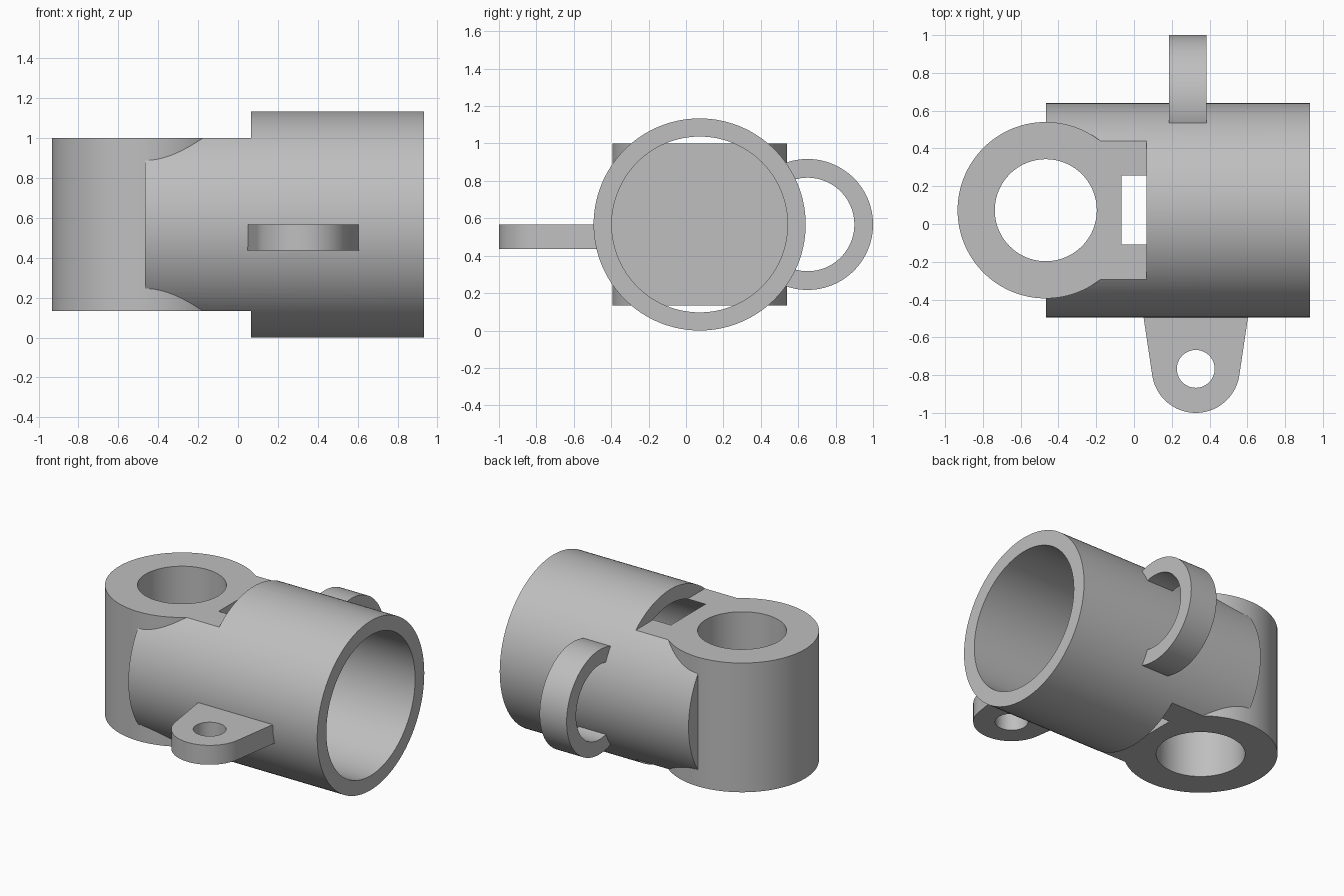
import bpy
import bmesh
from math import cos, sin, radians, pi
from mathutils import Matrix, Vector

if "Cube" in bpy.data.objects:
    bpy.data.objects.remove(bpy.data.objects["Cube"], do_unlink=True)

SIDES = 128
AXIS_Y, AXIS_Z = 0.073, 0.567      # centre line of the horizontal barrel
BOSS_X = -0.467                    # centre line of the upright boss
BARREL_R, BORE_R = 0.567, 0.47
FLAT = 0.433                       # half height of the boss and its flats

grey = bpy.data.materials.new("light_grey")
grey.use_nodes = True
colour = (0.52, 0.52, 0.52, 1)
grey.diffuse_color = colour
grey.node_tree.nodes["Principled BSDF"].inputs["Base Color"].default_value = colour


def add_object(name, bm):
    bmesh.ops.recalc_face_normals(bm, faces=bm.faces)
    mesh = bpy.data.meshes.new(name)
    bm.to_mesh(mesh)
    bm.free()
    mesh.materials.append(grey)
    obj = bpy.data.objects.new(name, mesh)
    bpy.context.collection.objects.link(obj)
    return obj


def cylinder(name, radius, start, end):
    """Solid cylinder between two points."""
    start, end = Vector(start), Vector(end)
    axis = end - start
    place = Matrix.Translation((start + end) / 2) @ axis.to_track_quat('Z', 'Y').to_matrix().to_4x4()
    bm = bmesh.new()
    bmesh.ops.create_cone(bm, cap_ends=True, segments=SIDES, radius1=radius,
                          radius2=radius, depth=axis.length, matrix=place)
    return add_object(name, bm)


def box(name, low, high):
    low, high = Vector(low), Vector(high)
    bm = bmesh.new()
    bmesh.ops.create_cube(bm, size=1, matrix=Matrix.Translation((low + high) / 2)
                          @ Matrix.Diagonal((high - low).to_4d()))
    return add_object(name, bm)


def along_x(name, radius, x1, x2, y=AXIS_Y):
    return cylinder(name, radius, (x1, y, AXIS_Z), (x2, y, AXIS_Z))


def upright(name, radius, x, y, z1, z2):
    return cylinder(name, radius, (x, y, z1), (x, y, z2))


def combine(target, tool, operation):
    """Apply a boolean and remove the tool."""
    tool.hide_render = True
    mod = target.modifiers.new(operation.lower(), 'BOOLEAN')
    mod.operation, mod.solver, mod.object = operation, 'EXACT', tool
    bpy.ops.object.select_all(action='DESELECT')
    bpy.context.view_layer.objects.active = target
    target.select_set(True)
    bpy.ops.object.modifier_apply(modifier=mod.name)
    bpy.data.objects.remove(tool, do_unlink=True)


# Barrel and upright boss, trimmed by flats above and below
body = along_x("barrel_and_boss", BARREL_R, BOSS_X, 0.933)
combine(body, upright("boss", 0.467, BOSS_X, AXIS_Y, -0.2, 1.4), 'UNION')
for side in (-1, 1):
    z1, z2 = sorted((AXIS_Z + side * FLAT, AXIS_Z + side))
    combine(body, box("flat_cutter", (-1.2, -1, z1), (0.065, 1, z2)), 'DIFFERENCE')

# Blind barrel bore and through hole of the boss
combine(body, along_x("bore_cutter", BORE_R, -0.067, 1.2), 'DIFFERENCE')
combine(body, upright("boss_hole_cutter", 0.27, BOSS_X, AXIS_Y, -0.5, 1.6), 'DIFFERENCE')

# Tapered mounting lug on the front
LUG_X, LUG_Y, LUG_R = 0.327, -0.767, 0.233
taper = radians(8.4)
arc = [pi - taper * -1 + (pi - 2 * taper) * i / 48 for i in range(49)]
outline = [(LUG_X + LUG_R * cos(a), LUG_Y + LUG_R * sin(a)) for a in arc]
outline += [(LUG_X + 0.283, -0.45), (LUG_X - 0.283, -0.45)]
bm = bmesh.new()
base = bm.faces.new([bm.verts.new((x, y, 0.437)) for x, y in outline])
lifted = bmesh.ops.extrude_face_region(bm, geom=[base])["geom"]
bmesh.ops.translate(bm, vec=(0, 0, 0.13),
                    verts=[v for v in lifted if isinstance(v, bmesh.types.BMVert)])
if not base.is_valid or len(bm.faces) == len(outline) + 1:
    bm.faces.new([v for v in bm.verts if v.co.z < 0.5])
lug = add_object("mounting_lug", bm)
combine(lug, upright("lug_hole_cutter", 0.1, LUG_X, LUG_Y, 0.3, 0.8), 'DIFFERENCE')

# Open loop on the back, ending inside the barrel wall
loop = along_x("back_loop", 0.35, 0.185, 0.385, y=0.65)
combine(loop, along_x("loop_hole_cutter", 0.25, 0, 0.6, y=0.65), 'DIFFERENCE')
combine(loop, along_x("barrel_cutter", 0.53, -0.1, 0.7), 'DIFFERENCE')

# Smooth round walls, sharp rims
bpy.ops.object.select_all(action='DESELECT')
for obj in (body, lug, loop):
    obj.select_set(True)
    bpy.context.view_layer.objects.active = obj
bpy.ops.object.shade_smooth_by_angle(angle=radians(25))
